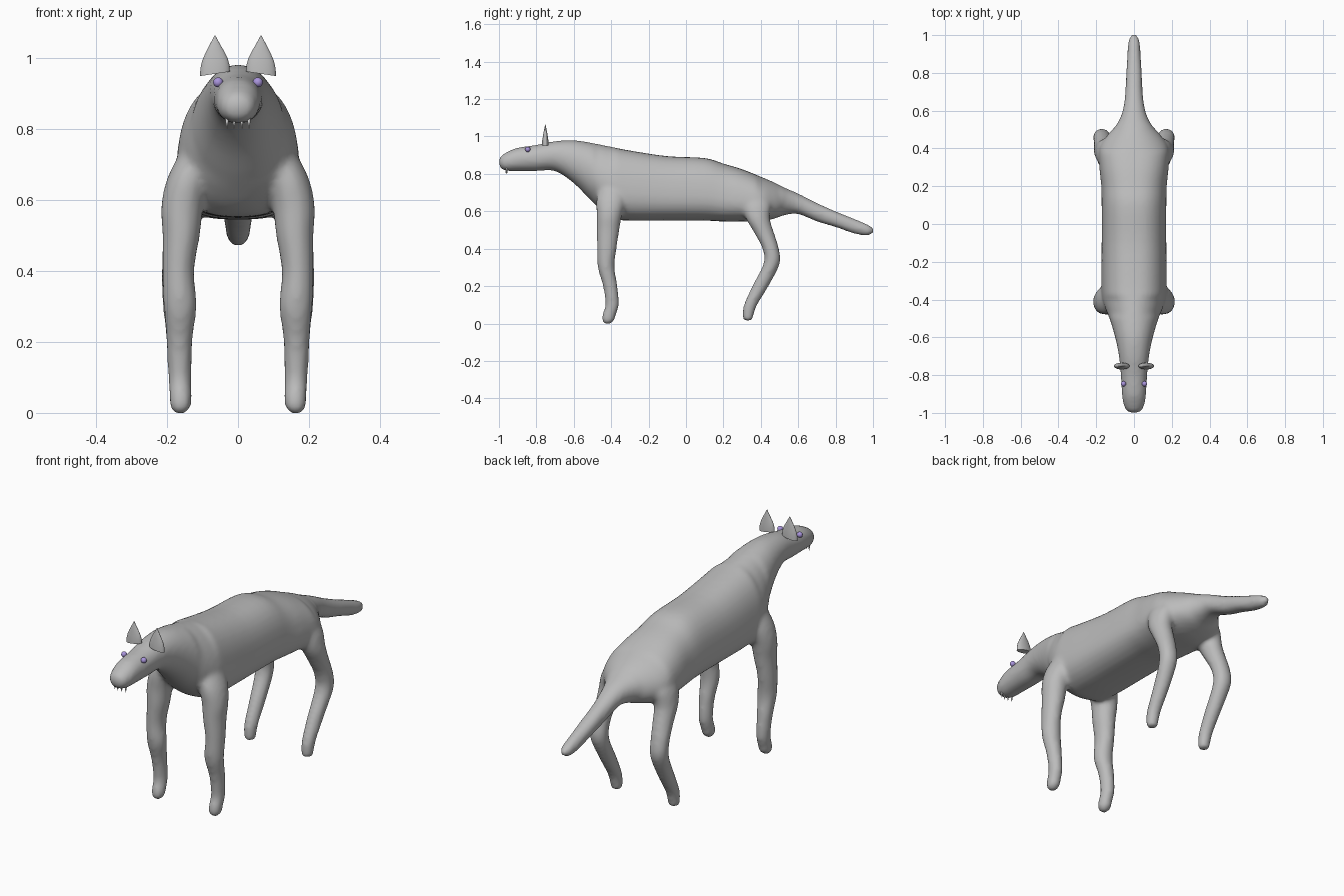
import bpy, bmesh, math
from mathutils import Vector

cube = bpy.data.objects.get("Cube")
if cube:
    bpy.data.objects.remove(cube, do_unlink=True)


def material(name, color):
    mat = bpy.data.materials.new(name)
    mat.use_nodes = True
    mat.diffuse_color = color
    mat.node_tree.nodes["Principled BSDF"].inputs["Base Color"].default_value = color
    return mat


grey = material("grey hide", (.5, .5, .5, 1))
violet = material("violet eye", (.4, .3, .72, 1))
ivory = material("white tooth", (.8, .8, .8, 1))


def finish(name, bm, mat, angle=60):
    """Turn a bmesh into a smooth shaded object."""
    bmesh.ops.recalc_face_normals(bm, faces=bm.faces)
    mesh = bpy.data.meshes.new(name)
    bm.to_mesh(mesh)
    bm.free()
    mesh.materials.append(mat)
    obj = bpy.data.objects.new(name, mesh)
    bpy.context.collection.objects.link(obj)
    bpy.ops.object.select_all(action="DESELECT")
    obj.select_set(True)
    bpy.context.view_layer.objects.active = obj
    bpy.ops.object.shade_smooth_by_angle(angle=math.radians(angle))
    return obj


def loft(bm, rings):
    """Skin a closed tube through rings of points and cap both ends."""
    loops = [[bm.verts.new(p) for p in ring] for ring in rings]
    count = len(loops[0])
    for a, b in zip(loops, loops[1:]):
        for i in range(count):
            j = (i + 1) % count
            bm.faces.new((a[i], a[j], b[j], b[i]))
    bm.faces.new(loops[0])
    bm.faces.new(loops[-1])


def oval(u, v, power=2.0, count=32):
    """Points of a superellipse with half sizes u and v."""
    pts = []
    for i in range(count):
        c, s = (f(math.tau * i / count) for f in (math.cos, math.sin))
        pts.append((math.copysign(abs(c) ** (2 / power), c) * u,
                    math.copysign(abs(s) ** (2 / power), s) * v))
    return pts


def resample(rows, steps=4):
    """Smooth a table of section rows with a Catmull-Rom spline."""
    rows = [Vector(r) for r in rows]
    out = []
    for i in range(len(rows) - 1):
        a, b, c, d = (rows[min(max(k, 0), len(rows) - 1)] for k in range(i - 1, i + 3))
        for k in range(steps):
            t = k / steps
            out.append(b + (c - a) * (t / 2) + (a * 2 - b * 5 + c * 4 - d) * (t * t / 2)
                       + (b * 3 - a - c * 3 + d) * (t ** 3 / 2))
    return out + [rows[-1]]


# Trunk, head and tail sections: y, bottom, top, half width
TRUNK = [
    (-1, .85, .88, .02), (-.985, .825, .9, .042), (-.95, .815, .92, .057),
    (-.9, .815, .94, .064), (-.8, .815, .955, .07), (-.7, .815, .975, .08),
    (-.6, .75, .98, .1), (-.5, .65, .965, .13), (-.4, .565, .945, .165),
    (-.3, .55, .925, .17), (-.1, .55, .895, .168), (.1, .55, .885, .168),
    (.2, .545, .855, .17), (.3, .545, .825, .18), (.4, .545, .785, .182),
    (.47, .56, .755, .14), (.53, .58, .725, .09), (.6, .585, .695, .06),
    (.7, .545, .645, .046), (.8, .515, .6, .042), (.9, .48, .56, .035),
    (.97, .47, .53, .03), (1.003, .485, .51, .012)]

# Leg sections: z, x, y, half width, half depth
FRONT_LEG = [
    (.74, .11, -.39, .05, .07), (.66, .14, -.4, .06, .08), (.58, .157, -.41, .06, .068),
    (.5, .16, -.417, .053, .061), (.4, .168, -.423, .045, .052),
    (.3, .163, -.427, .047, .045), (.2, .165, -.405, .037, .039),
    (.1, .164, -.395, .033, .036), (.05, .162, -.41, .032, .037),
    (.015, .162, -.417, .029, .033), (-.002, .162, -.42, .014, .016)]
HIND_LEG = [
    (.72, .1, .36, .05, .07), (.64, .14, .375, .055, .08), (.56, .158, .385, .054, .064),
    (.48, .164, .42, .049, .053), (.4, .17, .453, .046, .044),
    (.32, .17, .458, .044, .044), (.2, .165, .398, .037, .044),
    (.1, .164, .345, .033, .036), (.05, .163, .333, .03, .03),
    (.025, .163, .331, .027, .027), (.014, .163, .331, .014, .014)]

# Body: overlapping tubes fused into one skin
bm = bmesh.new()
trunk_rings = []
for y, low, high, half in resample(TRUNK):
    mid, tall = (low + high) / 2, (high - low) / 2
    power = 2.5 if abs(y) < .4 else 2.1
    trunk_rings.append([(u * (1 - .14 * v / tall if abs(y) < .5 else 1), y, mid + v)
                        for u, v in oval(half, tall, power)])
loft(bm, trunk_rings)
for side in (-1, 1):
    for leg in (FRONT_LEG, HIND_LEG):
        loft(bm, [[(side * x + u, y + v, z) for u, v in oval(rx, ry, count=20)]
                  for z, x, y, rx, ry in resample(leg)])
body = finish("body", bm, grey, 180)
fuse = body.modifiers.new("fuse", "REMESH")
fuse.mode = "VOXEL"
fuse.voxel_size = .011
fuse.use_smooth_shade = True
soften = body.modifiers.new("soften", "SMOOTH")
soften.factor = .5
soften.iterations = 8

# Ears, eyes and teeth, mirrored by side
EAR = [(0, .042, .018), (.02, .041, .017), (.04, .036, .014),
       (.06, .027, .011), (.08, .016, .007), (.108, .001, .001)]
for side, label in ((1, "left"), (-1, "right")):
    bm = bmesh.new()
    loft(bm, [[(side * .065 + u, -.752 + v, .955 + z - side * u * .15 * (1 - z / .108))
               for u, v in oval(w, d, count=24)] for z, w, d in EAR])
    finish(label + "_ear", bm, grey)

    bm = bmesh.new()
    bmesh.ops.create_uvsphere(bm, u_segments=16, v_segments=10, radius=.014)
    bmesh.ops.translate(bm, verts=bm.verts, vec=(side * .056, -.846, .931))
    finish(label + "_eye", bm, violet)

    for place, offset in (("inner", .011), ("outer", .031)):
        bm = bmesh.new()
        bmesh.ops.create_cone(bm, cap_ends=True, segments=10, radius1=.001,
                              radius2=.007, depth=.035)
        bmesh.ops.translate(bm, verts=bm.verts,
                            vec=(side * offset, -.965 + offset / 4, .819))
        finish(f"{label}_{place}_tooth", bm, ivory)
